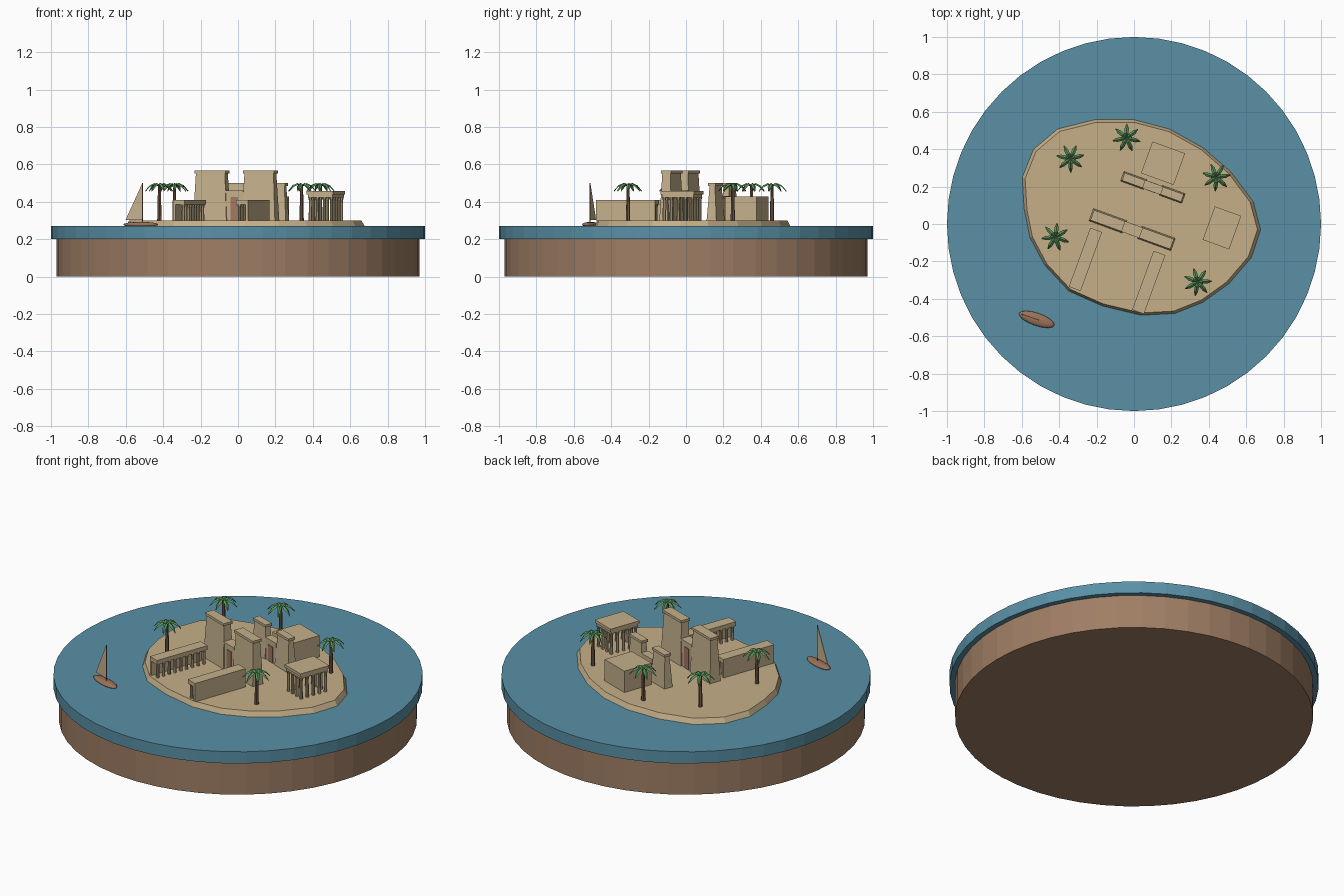
import bpy, bmesh, math
from mathutils import Matrix, Vector

if "Cube" in bpy.data.objects:
    bpy.data.objects.remove(bpy.data.objects["Cube"])


def material(name, rgb):
    m = bpy.data.materials.new(name)
    m.use_nodes = True
    m.diffuse_color = (*rgb, 1)
    m.node_tree.nodes["Principled BSDF"].inputs["Base Color"].default_value = (*rgb, 1)
    return m


WATER = material("water blue", (0.10, 0.28, 0.38))
SOIL = material("soil brown", (0.35, 0.21, 0.13))
SAND = material("sand", (0.56, 0.43, 0.25))
STONE = material("temple stone", (0.56, 0.44, 0.26))
TRUNK = material("trunk brown", (0.17, 0.10, 0.06))
LEAF = material("palm green", (0.10, 0.29, 0.10))
HULL = material("hull wood", (0.33, 0.17, 0.10))
DOOR = material("door red brown", (0.36, 0.19, 0.12))
SAIL = material("sail cloth", (0.58, 0.45, 0.28))

GROUND = 0.30
TEMPLE = Matrix.Translation((-0.01, -0.03, 0)) @ Matrix.Rotation(math.radians(-20), 4, 'Z')


def finish(bm, name, mat, matrix=None):
    bmesh.ops.recalc_face_normals(bm, faces=bm.faces)
    mesh = bpy.data.meshes.new(name)
    bm.to_mesh(mesh)
    bm.free()
    mesh.materials.append(mat)
    ob = bpy.data.objects.new(name, mesh)
    bpy.context.collection.objects.link(ob)
    if matrix:
        ob.matrix_world = matrix
    return ob


def add_box(bm, x, y, z0, z1, w, d, batter=0):
    """Box standing on z0; its walls lean in by batter at the top."""
    for v in bmesh.ops.create_cube(bm, size=1)["verts"]:
        top = v.co.z > 0
        shrink = batter if top else 0
        v.co = (x + v.co.x * (w - shrink), y + v.co.y * (d - shrink), z1 if top else z0)


def add_cone(bm, x, y, z0, z1, r0, r1, sides):
    bmesh.ops.create_cone(bm, cap_ends=True, segments=sides, radius1=r0, radius2=r1,
                          depth=z1 - z0, matrix=Matrix.Translation((x, y, (z0 + z1) / 2)))


def add_column(bm, x, y, z1):
    add_cone(bm, x, y, GROUND, z1, 0.009, 0.008, 8)
    add_cone(bm, x, y, z1 - 0.018, z1, 0.008, 0.013, 8)


# Round base and water slab
bm = bmesh.new()
add_cone(bm, 0, 0, 0, 0.2, 0.97, 0.97, 48)
finish(bm, "earth_base", SOIL)
bm = bmesh.new()
add_cone(bm, 0, 0, 0.2, 0.27, 1, 1, 48)
finish(bm, "water_slab", WATER)

# Island with a sloped shore
outline = [(-.21, .56), (0, .56), (.19, .51), (.37, .41), (.52, .28), (.64, .12), (.68, -.03),
           (.63, -.18), (.51, -.32), (.37, -.42), (.22, -.48), (.04, -.49), (-.17, -.44),
           (-.35, -.36), (-.48, -.22), (-.56, -.07), (-.59, .08), (-.60, .25), (-.54, .40),
           (-.41, .51)]
bm = bmesh.new()
low = [bm.verts.new((x, y, 0.265)) for x, y in outline]
high = [bm.verts.new((x * 0.97, y * 0.97, GROUND)) for x, y in outline]
bm.faces.new(low)
bm.faces.new(high)
for i in range(len(low)):
    j = (i + 1) % len(low)
    bm.faces.new((low[i], low[j], high[j], high[i]))
finish(bm, "island", SAND)


# Twin-towered gateways
def pylon(name, u, v, spread, w, d, top, gate_top):
    bm = bmesh.new()
    for side in (-1, 1):
        x = u + side * spread
        add_box(bm, x, v, GROUND, top - 0.015, w, d, 0.025)
        add_box(bm, x, v, top - 0.015, top, w - 0.012, d - 0.012)
    finish(bm, name + "_towers", STONE, TEMPLE)
    gap = 2 * spread - w
    bm = bmesh.new()
    add_box(bm, u, v, GROUND, gate_top - 0.012, gap + 0.01, d * 0.75)
    add_box(bm, u, v, gate_top - 0.012, gate_top, gap + 0.014, d * 0.85)
    finish(bm, name + "_gate", STONE, TEMPLE)
    bm = bmesh.new()
    for side in (-1, 1):
        add_box(bm, u, v + side * d * 0.375, GROUND, gate_top - 0.035, gap * 0.5, 0.008)
    finish(bm, name + "_doors", DOOR, TEMPLE)


pylon("outer_pylon", 0, 0, 0.138, 0.19, 0.07, 0.567, 0.46)
pylon("inner_pylon", 0.027, 0.25, 0.109, 0.13, 0.055, 0.50, 0.43)

# Sanctuary block behind the inner gateway
bm = bmesh.new()
add_box(bm, 0.034, 0.39, GROUND, 0.428, 0.185, 0.18)
finish(bm, "sanctuary", STONE, TEMPLE)

# Courtyard colonnades: outer wall, inner column row, flat roof
for side, name in ((-1, "right_colonnade"), (1, "left_colonnade")):
    bm = bmesh.new()
    u, v, length = side * 0.18, -0.235, 0.335
    add_box(bm, u + side * 0.026, v, GROUND, 0.385, 0.015, length)
    add_box(bm, u, v, 0.385, 0.41, 0.067, length)
    for i in range(9):
        add_column(bm, u - side * 0.02, v + (i / 8 - 0.5) * (length - 0.03), 0.386)
    finish(bm, name, STONE, TEMPLE)

# Open kiosk with columns all round
bm = bmesh.new()
ku, kv, kw, kd = 0.448, 0.173, 0.15, 0.19
for i in range(4):
    for j in range(5):
        if i in (0, 3) or j in (0, 4):
            add_column(bm, ku + (i / 3 - 0.5) * (kw - 0.03), kv + (j / 4 - 0.5) * (kd - 0.03), 0.425)
add_box(bm, ku, kv, 0.424, 0.44, kw - 0.012, kd - 0.012)
add_box(bm, ku, kv, 0.44, 0.457, kw, kd)
finish(bm, "kiosk", STONE, TEMPLE)


# Palms: tapered trunk and seven ridged, drooping fronds
def palm(index, x, y, turn):
    place = Matrix.Translation((x, y, 0)) @ Matrix.Rotation(turn, 4, 'Z')
    bm = bmesh.new()
    add_cone(bm, 0, 0, GROUND, 0.485, 0.012, 0.008, 7)
    finish(bm, f"palm_trunk_{index}", TRUNK, place)
    bm = bmesh.new()
    sections = [(0, 0.485, 0.004), (0.025, 0.5, 0.011), (0.052, 0.488, 0.011), (0.076, 0.46, 0.002)]
    for k in range(7):
        rot = Matrix.Rotation(math.tau * k / 7, 4, 'Z')
        rows = []
        for r, z, half in sections:
            pts = [(r, -half, z - half * 0.7), (r, 0, z), (r, half, z - half * 0.7), (r, 0, z - 0.007)]
            rows.append([bm.verts.new(rot @ Vector(p)) for p in pts])
        for a, b in zip(rows, rows[1:]):
            for i in range(4):
                j = (i + 1) % 4
                bm.faces.new((a[i], a[j], b[j], b[i]))
        bm.faces.new(rows[0])
        bm.faces.new(rows[-1])
    finish(bm, f"palm_crown_{index}", LEAF, place)


for n, (x, y) in enumerate([(-.34, .35), (-.04, .46), (.44, .25), (-.42, -.07), (.34, -.31)]):
    palm(n + 1, x, y, 0.25 + n * 0.4)

# Sailing boat: hull, mast and triangular sail
BOAT = Matrix.Translation((-0.52, -0.51, 0.278)) @ Matrix.Rotation(math.radians(-19), 4, 'Z')
bm = bmesh.new()
bmesh.ops.create_uvsphere(bm, u_segments=16, v_segments=8, radius=1)
bmesh.ops.scale(bm, vec=(0.1, 0.034, 0.014), verts=bm.verts)
hull = finish(bm, "boat_hull", HULL, BOAT)
hull.data.shade_smooth()
bm = bmesh.new()
add_cone(bm, 0.01, 0, 0, 0.222, 0.004, 0.003, 6)
finish(bm, "boat_mast", TRUNK, BOAT)
bm = bmesh.new()
face = bm.faces.new([bm.verts.new(p) for p in ((0.008, -0.002, 0.025), (0.008, -0.002, 0.218), (-0.085, -0.002, 0.025))])
side = bmesh.ops.extrude_face_region(bm, geom=[face])
bmesh.ops.translate(bm, vec=(0, 0.004, 0), verts=[g for g in side["geom"] if isinstance(g, bmesh.types.BMVert)])
finish(bm, "boat_sail", SAIL, BOAT)
